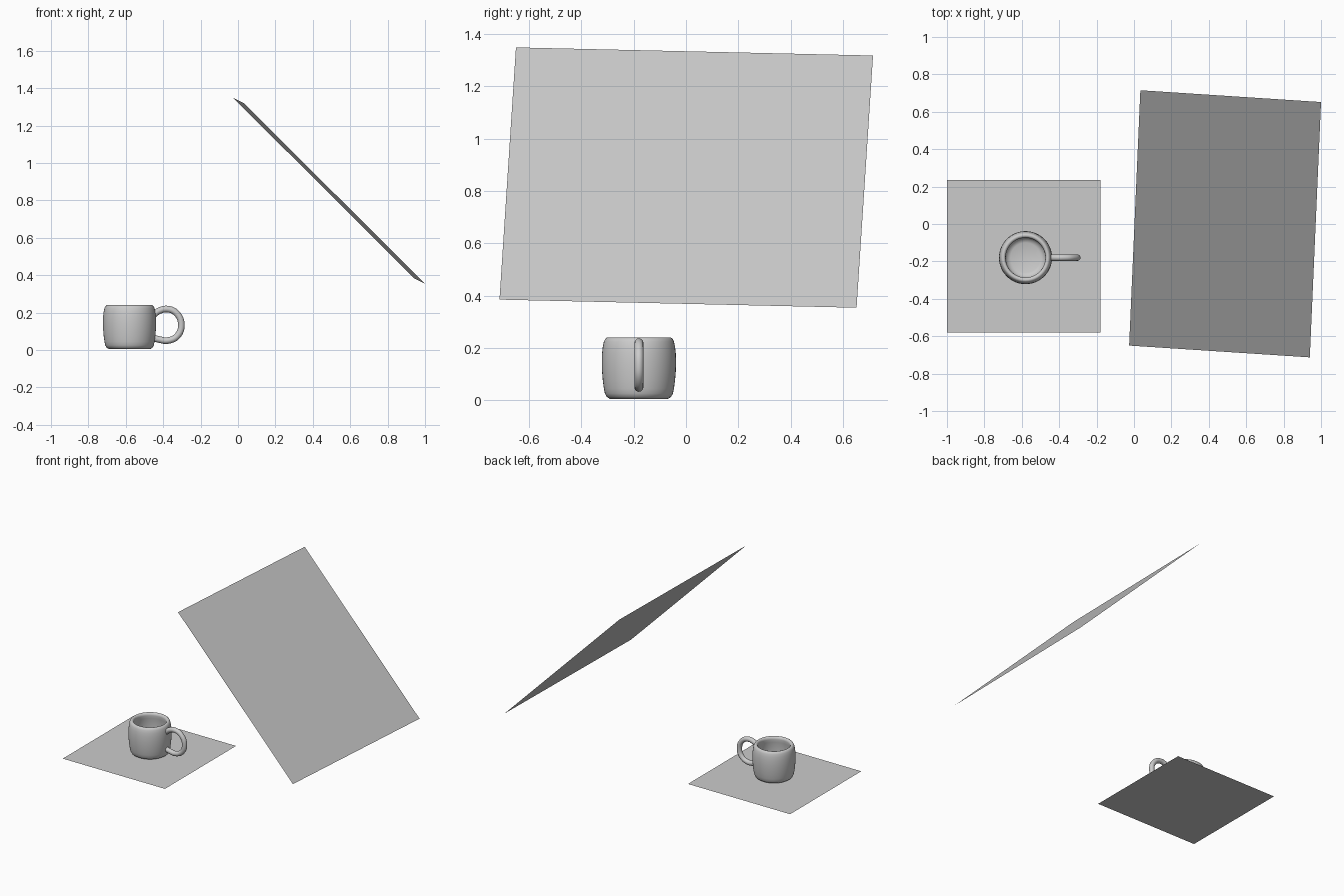
import bpy
import bmesh
from math import cos, sin, tau

if "Cube" in bpy.data.objects:
    bpy.data.objects.remove(bpy.data.objects["Cube"])

CX, CY = -0.58, -0.18  # mug axis


def mesh_object(name, bm):
    me = bpy.data.meshes.new(name)
    bm.to_mesh(me)
    bm.free()
    ob = bpy.data.objects.new(name, me)
    bpy.context.collection.objects.link(ob)
    return ob


def quad(name, corners):
    bm = bmesh.new()
    bm.faces.new([bm.verts.new(c) for c in corners])
    return mesh_object(name, bm)


def lathe(name, profile, n=48):
    bm = bmesh.new()
    rings = []
    for r, z in profile:
        if r == 0:
            rings.append([bm.verts.new((CX, CY, z))] * n)
        else:
            rings.append([bm.verts.new((CX + r * cos(tau * i / n),
                                        CY + r * sin(tau * i / n), z)) for i in range(n)])
    for a, b in zip(rings, rings[1:]):
        for i in range(n):
            j = (i + 1) % n
            bm.faces.new(list(dict.fromkeys((a[i], a[j], b[j], b[i]))))
    bmesh.ops.recalc_face_normals(bm, faces=bm.faces)
    for f in bm.faces:
        f.smooth = True
    return mesh_object(name, bm)


# Square mat under the mug
quad("ground_sheet", [(-1, -0.58, 0), (-0.18, -0.58, 0), (-0.18, 0.235, 0), (-1, 0.235, 0)])

# Large tilted sheet
quad("tilted_panel", [(-0.026, -0.65, 1.349), (0.94, -0.713, 0.385),
                      (1.0, 0.652, 0.354), (0.034, 0.715, 1.318)])

# Mug body: outside, rounded rim, inside
lathe("mug_body", [
    (0, 0.009), (0.09, 0.009), (0.098, 0.005), (0.112, 0.006), (0.123, 0.013), (0.130, 0.026),
    (0.134, 0.045), (0.138, 0.075), (0.141, 0.11), (0.142, 0.145), (0.141, 0.18),
    (0.138, 0.205), (0.134, 0.224), (0.129, 0.235), (0.122, 0.240), (0.114, 0.239),
    (0.108, 0.233), (0.106, 0.222), (0.110, 0.20), (0.114, 0.16), (0.115, 0.12),
    (0.112, 0.08), (0.107, 0.055), (0.097, 0.038), (0.08, 0.031), (0, 0.03)])

# Handle loop
cu = bpy.data.curves.new("mug_handle", 'CURVE')
cu.dimensions = '3D'
cu.bevel_depth = 0.0175
cu.bevel_resolution = 4
cu.resolution_u = 8
cu.use_fill_caps = True
path = [(-0.456, 0.182), (-0.425, 0.208), (-0.375, 0.219), (-0.326, 0.194), (-0.303, 0.135),
        (-0.324, 0.076), (-0.375, 0.051), (-0.42, 0.056), (-0.456, 0.066)]
sp = cu.splines.new('BEZIER')
sp.bezier_points.add(len(path) - 1)
for p, (x, z) in zip(sp.bezier_points, path):
    p.co = (x, CY, z)
    p.handle_left_type = p.handle_right_type = 'AUTO'
bpy.context.collection.objects.link(bpy.data.objects.new("mug_handle", cu))
